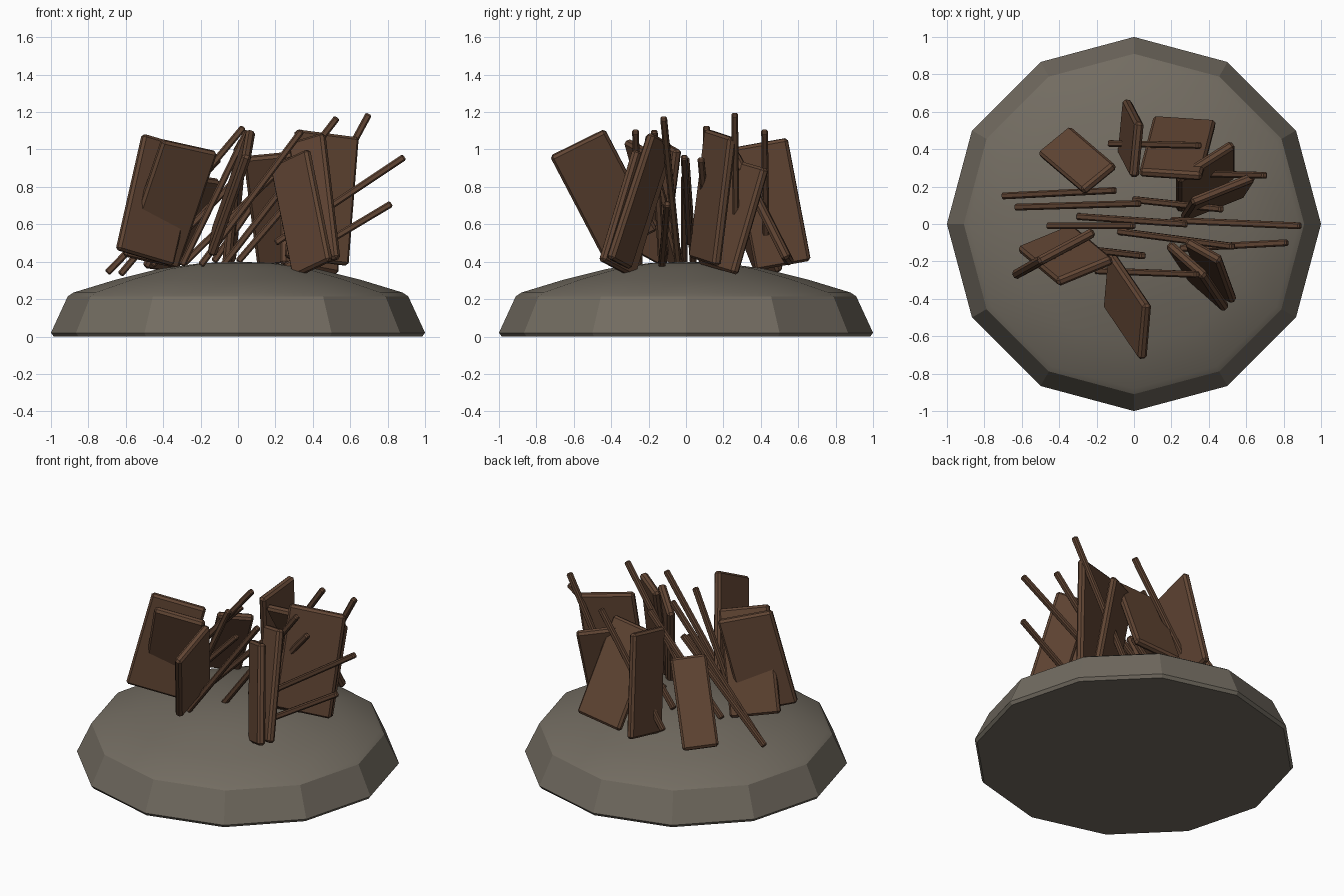
import bpy, bmesh, math
from mathutils import Vector, Matrix

default_cube = bpy.data.objects.get("Cube")
if default_cube:
    bpy.data.objects.remove(default_cube, do_unlink=True)


def make_material(name, colour):
    material = bpy.data.materials.new(name)
    material.use_nodes = True
    material.diffuse_color = colour
    shader = material.node_tree.nodes["Principled BSDF"]
    shader.inputs["Base Color"].default_value = colour
    shader.inputs["Roughness"].default_value = 0.9
    return material


stone = make_material("grey stone", (0.17, 0.15, 0.12, 1))
wood = make_material("brown wood", (0.12, 0.06, 0.034, 1))


def add_object(name, mesh_builder, material):
    mesh = bpy.data.meshes.new(name)
    mesh_builder.normal_update()
    mesh_builder.to_mesh(mesh)
    mesh_builder.free()
    mesh.materials.append(material)
    item = bpy.data.objects.new(name, mesh)
    bpy.context.collection.objects.link(item)
    return item


def oriented_box(name, centre, width_axis, length_axis, size, chamfer):
    """Chamfered wooden box whose local x, y, z are width, thickness and length."""
    z_axis = length_axis.normalized()
    x_axis = (width_axis - width_axis.project(z_axis)).normalized()
    y_axis = z_axis.cross(x_axis)
    frame = Matrix((x_axis, y_axis, z_axis)).transposed().to_4x4()
    builder = bmesh.new()
    bmesh.ops.create_cube(builder, size=1)
    bmesh.ops.scale(builder, vec=size, verts=builder.verts)
    bmesh.ops.bevel(builder, geom=builder.edges[:], offset=chamfer,
                    segments=1, affect='EDGES')
    bmesh.ops.transform(builder, matrix=Matrix.Translation(centre) @ frame,
                        verts=builder.verts)
    return add_object(name, builder, wood)


# Twelve-sided stone mound: rings of (radius, height) closed by a crown point
def build_mound(sides=12):
    profile = [(0.985, 0), (1, 0.02), (0.91, 0.215), (0.88, 0.235),
               (0.65, 0.305), (0.42, 0.362), (0.2, 0.392)]
    builder = bmesh.new()
    rings = []
    for radius, height in profile:
        ring = []
        for i in range(sides):
            angle = math.tau * i / sides
            ring.append(builder.verts.new((radius * math.cos(angle),
                                           radius * math.sin(angle), height)))
        rings.append(ring)
    crown = builder.verts.new((0, 0, 0.4))
    builder.faces.new(list(reversed(rings[0])))
    for i in range(sides):
        j = (i + 1) % sides
        for low, high in zip(rings, rings[1:]):
            builder.faces.new((low[i], low[j], high[j], high[i]))
        builder.faces.new((rings[-1][i], rings[-1][j], crown))
    mound = add_object("stone_mound", builder, stone)
    bpy.ops.object.select_all(action='DESELECT')
    mound.select_set(True)
    bpy.context.view_layer.objects.active = mound
    bpy.ops.object.shade_smooth_by_angle(angle=math.radians(20))


build_mound()

# Broad boards: both ends of the top edge, then the middle of the bottom edge
boards = {
    "back_right_board": ((-.28, .18, .84), (-.09, .3, .86), (-.42, .44, .36)),
    "back_centre_board": ((0, .25, 1), (.03, .54, 1.07), (-.05, .52, .38)),
    "back_left_board": ((.03, .25, 1), (.36, .27, .95), (.27, .55, .4)),
    "left_outer_board": ((.23, .24, .95), (.53, .43, .9), (.38, .17, .36)),
    "left_inner_board": ((.31, .12, 1.12), (.64, .25, 1.05), (.42, .1, .4)),
    "front_centre_board": ((.05, -.73, .97), (.07, -.43, 1.1), (-.13, -.3, .5)),
    "front_left_board": ((.18, -.1, .92), (.38, -.28, .99), (.4, -.37, .36)),
    "front_left_rear_board": ((.28, -.08, 1.07), (.46, -.2, 1.05), (.45, -.36, .39)),
    "right_inner_board": ((-.51, -.2, 1.08), (-.21, -.04, 1), (-.5, -.2, .42)),
    "right_outer_board": ((-.4, -.32, 1.07), (-.12, -.19, .97), (-.47, -.08, .4)),
}
for name, points in boards.items():
    top_start, top_end, bottom = map(Vector, points)
    top = (top_start + top_end) / 2
    width_axis = top_end - top_start
    length_axis = top - bottom
    size = (width_axis.length, 0.05, length_axis.length)
    oriented_box(name, (top + bottom) / 2, width_axis, length_axis, size, 0.014)

# Thin sticks: low end, high end
sticks = [
    ((-.7, .15, .34), (-.1, .18, .95)),
    ((-.63, .09, .33), (.03, .11, 1.12)),
    ((0, .13, .4), (.47, .08, .95)),
    ((-.46, -.01, .38), (0, -.01, .85)),
    ((-.3, .04, .38), (.28, 0, .95)),
    ((.2, .02, .5), (.89, -.01, .96)),
    ((.25, -.13, .37), (.82, -.1, .71)),
    ((-.08, -.04, .38), (.53, -.12, 1.17)),
    ((-.2, -.25, .38), (.34, -.27, 1.1)),
    ((.3, .27, .45), (.7, .26, 1.19)),
    ((-.13, .43, .4), (.35, .42, 1.1)),
    ((-.3, -.13, .38), (.05, -.17, 1.1)),
]
for number, ends in enumerate(sticks, 1):
    low, high = map(Vector, ends)
    length_axis = high - low
    size = (0.036, 0.036, length_axis.length)
    oriented_box(f"stick_{number}", (low + high) / 2, Vector((0, 1, 0)),
                 length_axis, size, 0.008)
